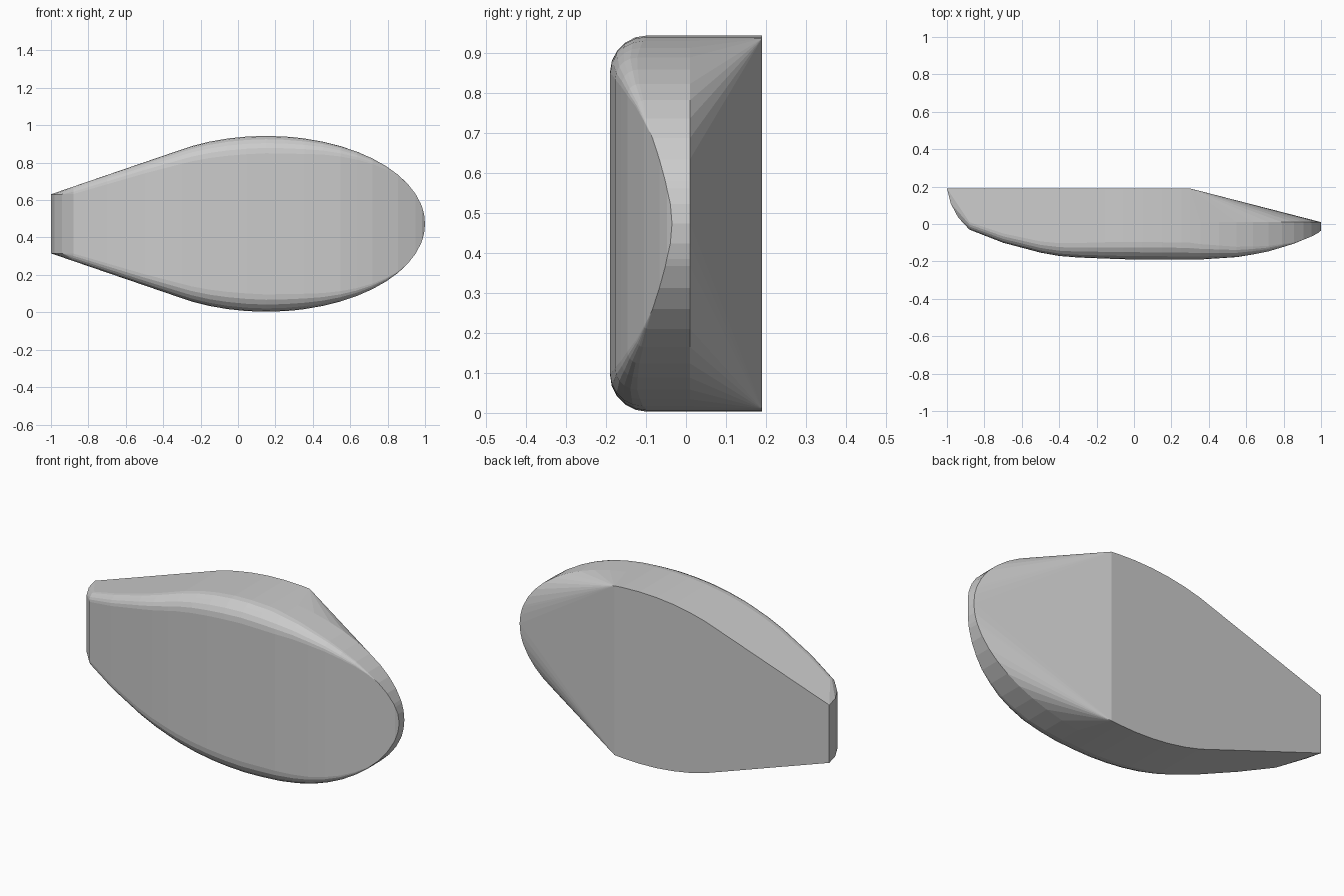
import bpy, bmesh, math

if "Cube" in bpy.data.objects:
    bpy.data.objects.remove(bpy.data.objects["Cube"])

CZ = 0.473  # height of the long axis


def lerp(table, x):
    for (x0, y0), (x1, y1) in zip(table, table[1:]):
        if x <= x1:
            return y0 + (y1 - y0) * max(0, x - x0) / (x1 - x0)
    return table[-1][1]


# half height of the outline: straight taper at the left, ellipse at the right
def half_height(x):
    if x < -0.25:
        return 0.158 + (0.415 - 0.158) * (x + 1) / 0.75
    return 0.47 * math.sqrt(max(0, 1 - ((x - 0.15) / 0.85) ** 2))


# front surface depth along the length, and the rounding of its rim
front = [(-1, 0.19), (-0.98, 0.11), (-0.94, 0.035), (-0.88, -0.03),
         (-0.7, -0.1), (-0.5, -0.153), (-0.4, -0.171), (-0.3, -0.179),
         (-0.1, -0.187), (0, -0.19), (0.35, -0.19), (0.55, -0.177),
         (0.7, -0.152), (0.85, -0.107), (0.95, -0.066), (0.985, -0.048), (1, -0.035)]
rim = [(-0.88, 0.04), (-0.5, 0.06), (-0.2, 0.085), (0, 0.095), (0.3, 0.09),
       (0.55, 0.055), (0.75, 0.025), (0.9, 0.0), (1, 0.0)]

stations = [p[0] for p in front[:6]]
stations += [-0.4, -0.3] + [0.15 - 0.85 * math.cos(math.radians(a)) for a in range(62, 181, 7)]
stations += [0.3, 0.985, 1.0]

bm = bmesh.new()
for x in stations:
    w, f = half_height(x), lerp(front, x)
    back = 0.19 if x <= 0.301 else 0.01
    for s in (-1, 1):
        bm.verts.new((x, back, CZ + s * w))
        if x < -0.9:  # turned-up left end keeps a constant height
            bm.verts.new((x, f, CZ + s * 0.158))
            continue
        r = min(lerp(rim, x), w)
        for i in range(6):
            a = math.radians(18 * i)
            bm.verts.new((x, f + r * (1 - math.sin(a)), CZ + s * (w - r + r * math.cos(a))))

# one convex skin over all sections
bmesh.ops.remove_doubles(bm, verts=bm.verts, dist=0.0005)
hull = bmesh.ops.convex_hull(bm, input=bm.verts)
bmesh.ops.delete(bm, geom=[v for v in bm.verts if not v.link_faces], context='VERTS')
bmesh.ops.dissolve_limit(bm, angle_limit=math.radians(0.5), verts=bm.verts, edges=bm.edges)
bmesh.ops.recalc_face_normals(bm, faces=bm.faces)

mesh = bpy.data.meshes.new("rounded_shell")
bm.to_mesh(mesh)
bm.free()
shell = bpy.data.objects.new("rounded_shell", mesh)
bpy.context.collection.objects.link(shell)
